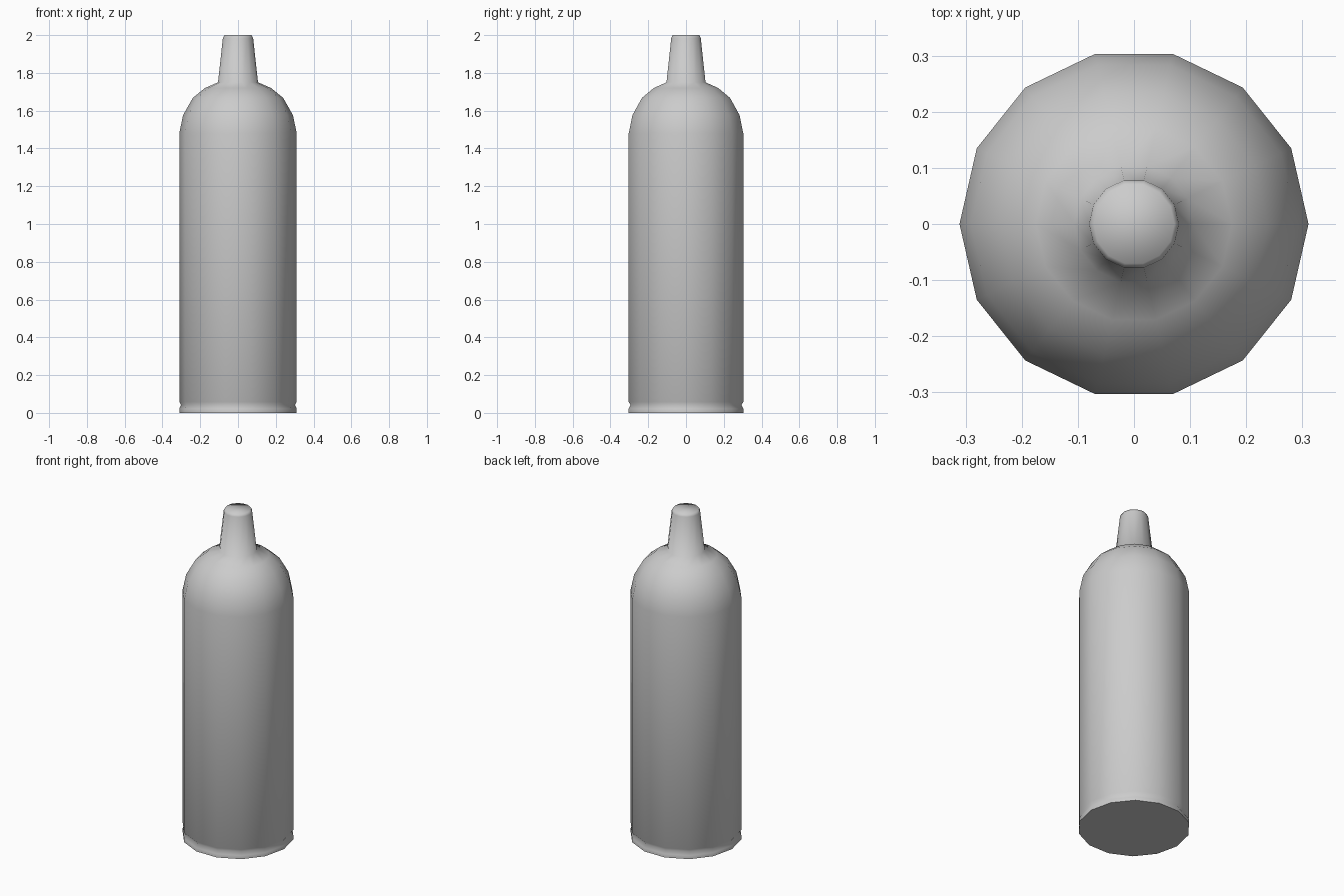
import bpy, bmesh, math

if "Cube" in bpy.data.objects:
    bpy.data.objects.remove(bpy.data.objects["Cube"])

SIDES = 14


def lathe(name, profile):
    """Revolve (radius, height) points around z and cap both ends."""
    bm = bmesh.new()
    rings = []
    for r, z in profile:
        rings.append([bm.verts.new((r * math.cos(2 * math.pi * i / SIDES),
                                    r * math.sin(2 * math.pi * i / SIDES), z))
                      for i in range(SIDES)])
    for low, high in zip(rings, rings[1:]):
        for i in range(SIDES):
            j = (i + 1) % SIDES
            bm.faces.new((low[i], low[j], high[j], high[i]))
    bm.faces.new(rings[0][::-1])
    bm.faces.new(rings[-1])
    mesh = bpy.data.meshes.new(name)
    bm.to_mesh(mesh)
    bm.free()
    obj = bpy.data.objects.new(name, mesh)
    bpy.context.collection.objects.link(obj)
    bpy.ops.object.select_all(action='DESELECT')
    obj.select_set(True)
    bpy.context.view_layer.objects.active = obj
    bpy.ops.object.shade_smooth_by_angle(angle=math.radians(63))
    return obj


# Whole bottle: base rim, groove, straight body, rounded shoulder, tapered nozzle
lathe("bottle", [
    (0.311, 0.0), (0.311, 0.022), (0.301, 0.042), (0.311, 0.058),
    (0.311, 1.48), (0.291, 1.576), (0.239, 1.668), (0.175, 1.72),
    (0.106, 1.75), (0.08, 1.985), (0.072, 2.0),
])
